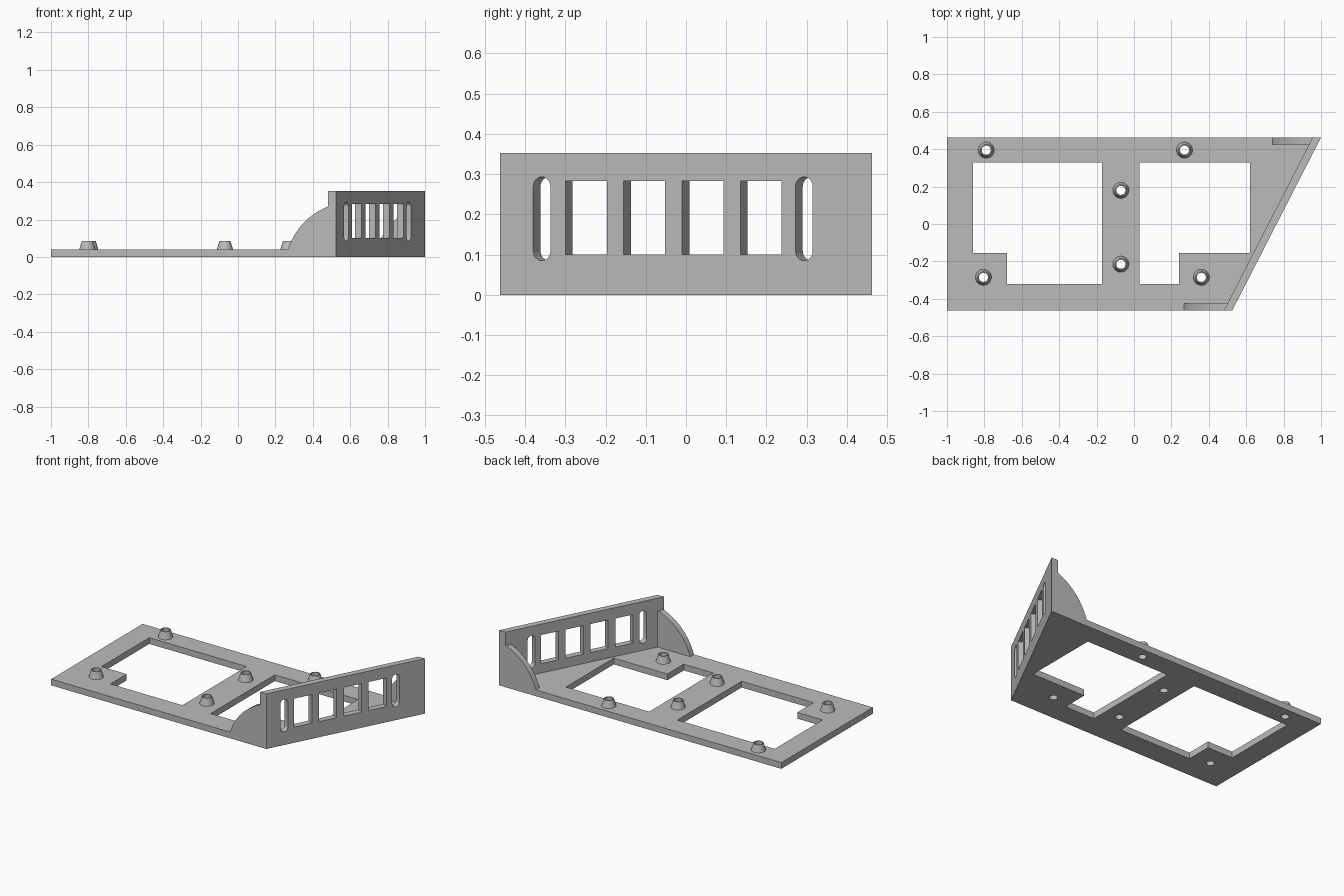
import bpy
import bmesh
from math import sin, cos, tau
from mathutils import Matrix, Vector

cube = bpy.data.objects.get("Cube")
if cube:
    bpy.data.objects.remove(cube)

HALF_Y = 0.463
PLATE_T = 0.04
WALL_T = 0.04
WALL_H = 0.353
FRONT = Vector((0.525, -HALF_Y, 0))
BACK = Vector((1.0, HALF_Y, 0))
ALONG = (BACK - FRONT).normalized()
OUT = ALONG.cross(Vector((0, 0, 1)))
WALL_DX = WALL_T / OUT.x          # wall thickness measured along x

grey = bpy.data.materials.new("plain grey")
grey.use_nodes = True
colour = (0.5, 0.5, 0.5, 1)
grey.diffuse_color = colour
grey.node_tree.nodes["Principled BSDF"].inputs["Base Color"].default_value = colour


def add_mesh(name, mesh):
    mesh.materials.clear()
    mesh.materials.append(grey)
    obj = bpy.data.objects.new(name, mesh)
    bpy.context.collection.objects.link(obj)
    bpy.ops.object.select_all(action='DESELECT')
    obj.select_set(True)
    bpy.context.view_layer.objects.active = obj
    bpy.ops.object.shade_smooth_by_angle(angle=0.5)
    return obj


def slab(name, loops, thickness, matrix):
    """Extrude an outline with holes, centred on its local z = 0."""
    curve = bpy.data.curves.new(name, 'CURVE')
    curve.dimensions = '2D'
    curve.fill_mode = 'BOTH'
    curve.extrude = thickness / 2
    for loop in loops:
        spline = curve.splines.new('POLY')
        spline.points.add(len(loop) - 1)
        for point, (x, y) in zip(spline.points, loop):
            point.co = (x, y, 0, 1)
        spline.use_cyclic_u = True
    temp = bpy.data.objects.new(name + " outline", curve)
    bpy.context.collection.objects.link(temp)
    graph = bpy.context.evaluated_depsgraph_get()
    mesh = bpy.data.meshes.new_from_object(temp.evaluated_get(graph))
    bpy.data.objects.remove(temp)
    mesh.transform(matrix)
    bm = bmesh.new()
    bm.from_mesh(mesh)
    bmesh.ops.remove_doubles(bm, verts=bm.verts, dist=0.0001)
    bmesh.ops.recalc_face_normals(bm, faces=bm.faces)
    bm.to_mesh(mesh)
    bm.free()
    return add_mesh(name, mesh)


def circle(x, y, r, n=32):
    return [(x + r * cos(tau * i / n), y + r * sin(tau * i / n)) for i in range(n)]


def rect(x0, x1, y0, y1):
    return [(x0, y0), (x1, y0), (x1, y1), (x0, y1)]


def slot(x0, x1, y0, y1, n=12):
    """Upright opening with round ends."""
    r, mid = (x1 - x0) / 2, (x0 + x1) / 2
    arc = [(r * cos(tau * i / n / 2), r * sin(tau * i / n / 2)) for i in range(n + 1)]
    return ([(mid + x, y1 - r + y) for x, y in arc]
            + [(mid - x, y0 + r - y) for x, y in arc])


# Base plate with two stepped windows and screw holes
HOLE_R = 0.024
posts = [(-0.79, 0.395), (0.27, 0.395), (-0.07, 0.18),
         (-0.07, -0.215), (-0.805, -0.285), (0.36, -0.285)]
outline = [(-1, -HALF_Y), (FRONT.x - WALL_DX, -HALF_Y),
           (BACK.x - WALL_DX, HALF_Y), (-1, HALF_Y)]
left_window = [(-0.86, 0.33), (-0.17, 0.33), (-0.17, -0.32),
               (-0.68, -0.32), (-0.68, -0.155), (-0.86, -0.155)]
right_window = [(0.03, 0.33), (0.62, 0.33), (0.62, -0.155),
                (0.24, -0.155), (0.24, -0.32), (0.03, -0.32)]
slab("base_plate",
     [outline, left_window, right_window] + [circle(x, y, HOLE_R) for x, y in posts],
     PLATE_T, Matrix.Translation((0, 0, PLATE_T / 2)))

# Tapered hollow standoffs
for number, (px, py) in enumerate(posts, 1):
    bm = bmesh.new()
    rings = []
    for r, z in ((0.043, PLATE_T), (0.03, 0.085), (HOLE_R, 0.085), (HOLE_R, PLATE_T)):
        rings.append([bm.verts.new((x, y, z)) for x, y in circle(px, py, r)])
    for a, b in zip(rings, rings[1:]):
        for i in range(len(a)):
            j = (i + 1) % len(a)
            bm.faces.new((a[i], a[j], b[j], b[i]))
    mesh = bpy.data.meshes.new("standoff")
    bm.to_mesh(mesh)
    bm.free()
    add_mesh(f"standoff_{number}", mesh)

# Slanted end wall with four square openings and two round-ended slots
def u_at(y):
    return (y + HALF_Y) / ALONG.y


wall_loops = [rect(0, u_at(HALF_Y), 0, WALL_H)]
for i in range(4):
    y = -0.3 + 0.145 * i
    wall_loops.append(rect(u_at(y), u_at(y + 0.103), 0.1, 0.283))
for y in (-0.38, 0.272):
    wall_loops.append(slot(u_at(y), u_at(y + 0.043), 0.085, 0.293))
frame = Matrix((ALONG, Vector((0, 0, 1)), OUT)).transposed().to_4x4()
wall = slab("end_wall", wall_loops, WALL_T,
            Matrix.Translation(FRONT - OUT * WALL_T / 2) @ frame)
# Trim the wall ends flush with the plate sides
for v in wall.data.vertices:
    u = (v.co - FRONT).dot(ALONG)
    for end_u, end_y in ((0, -HALF_Y), (u_at(HALF_Y), HALF_Y)):
        if abs(u - end_u) < 0.001:
            v.co += ALONG * ((end_y - v.co.y) / ALONG.y)

# Curved gussets bracing the wall at both sides
def gusset(name, wall_x, end_x, y):
    start, end = Vector((wall_x - 0.213, PLATE_T)), Vector((wall_x, 0.27))
    chord = end - start
    bulge = Vector((-chord.y, chord.x)).normalized() * 0.035
    steps = 16
    arc = [start + chord * (i / steps) + bulge * 4 * (i / steps) * (1 - i / steps)
           for i in range(steps + 1)]
    profile = [tuple(p) for p in arc] + [(end_x, 0.27), (end_x, PLATE_T)]
    upright = Matrix(((1, 0, 0), (0, 0, -1), (0, 1, 0))).to_4x4()
    slab(name, [profile], 0.038, Matrix.Translation((0, y, 0)) @ upright)


gusset("front_gusset", FRONT.x - WALL_DX, FRONT.x - 0.025, -HALF_Y + 0.019)
gusset("back_gusset", BACK.x - WALL_DX - 0.002, BACK.x - WALL_DX, HALF_Y - 0.019)
